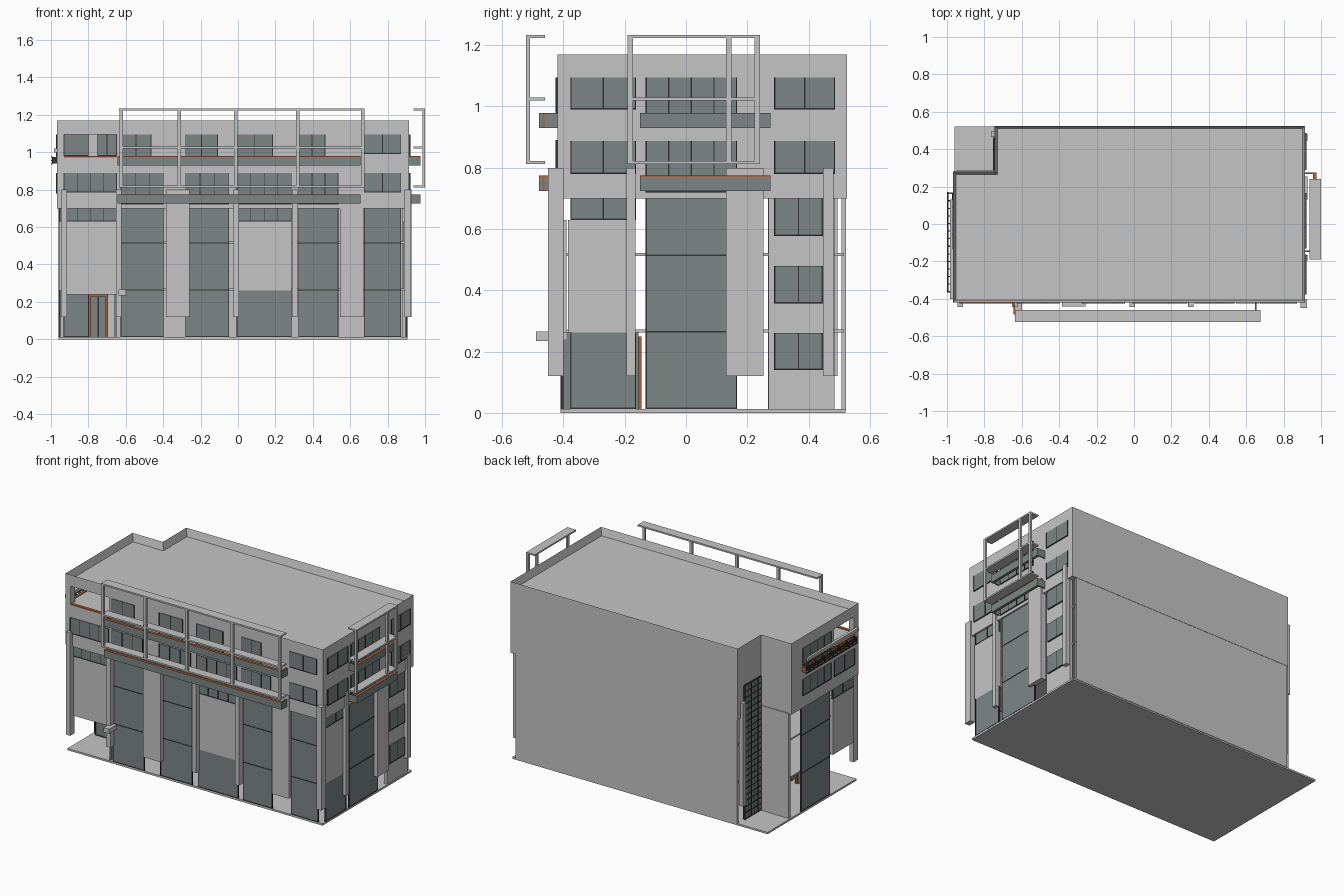
import bpy, bmesh

if "Cube" in bpy.data.objects:
    bpy.data.objects.remove(bpy.data.objects["Cube"])


def mat(name, r, g, b):
    m = bpy.data.materials.new(name)
    m.diffuse_color = (r, g, b, 1)
    m.use_nodes = True
    m.node_tree.nodes["Principled BSDF"].inputs["Base Color"].default_value = m.diffuse_color
    return m


WALL = mat("concrete_grey", 0.56, 0.56, 0.56)
GLASS = mat("glass_green_grey", 0.20, 0.245, 0.235)
DARK = mat("frame_black", 0.035, 0.035, 0.035)
WOOD = mat("wood_orange", 0.40, 0.13, 0.05)


def box(name, x0, x1, y0, y1, z0, z1, m=WALL):
    bm = bmesh.new()
    bmesh.ops.create_cube(bm, size=1)
    for v in bm.verts:
        v.co = (x1 if v.co.x > 0 else x0, y1 if v.co.y > 0 else y0, z1 if v.co.z > 0 else z0)
    return finish(name, bm, m)


def finish(name, bm, m):
    bmesh.ops.recalc_face_normals(bm, faces=bm.faces)
    me = bpy.data.meshes.new(name)
    bm.to_mesh(me)
    bm.free()
    me.materials.append(m)
    o = bpy.data.objects.new(name, me)
    bpy.context.collection.objects.link(o)
    return o


def side_box(side, name, a0, a1, d0, d1, z0, z1, m=WALL):
    """Box on a facade: a runs along it, d is the distance outward from the centre."""
    if side == "front":
        return box(name, a0, a1, -d1, -d0, z0, z1, m)
    if side == "right":
        return box(name, d0, d1, a0, a1, z0, z1, m)
    return box(name, -d1, -d0, a0, a1, z0, z1, m)


def window(side, a0, a1, z0, z1, d, panes=1, bars=()):
    """Glass plate with thin dark uprights, bottom bar and cross bars."""
    side_box(side, side + "_glass", a0, a1, d - 0.008, d, z0, z1, GLASS)
    for i in range(panes + 1):
        a = a0 + (a1 - a0) * i / panes
        side_box(side, side + "_mullion", a - 0.002, a + 0.002, d - 0.008, d + 0.002, z0, z1, DARK)
    for z in (z0, *bars):
        side_box(side, side + "_crossbar", a0, a1, d - 0.008, d + 0.002, z, z + 0.005, DARK)


def l_prism(name, x0, x1, y0, y1, nx, ny, z0, z1, parapet=None):
    """L-shaped prism with the back left corner left out."""
    pts = [(x0, y0), (x1, y0), (x1, y1), (nx, y1), (nx, ny), (x0, ny)]
    bm = bmesh.new()
    base = bm.faces.new([bm.verts.new((x, y, z0)) for x, y in pts])
    ext = bmesh.ops.extrude_face_region(bm, geom=[base])
    bmesh.ops.translate(bm, verts=[v for v in ext["geom"] if isinstance(v, bmesh.types.BMVert)],
                        vec=(0, 0, z1 - z0))
    bmesh.ops.recalc_face_normals(bm, faces=bm.faces)
    if parapet:
        top = max(bm.faces, key=lambda f: f.calc_center_median().z)
        bmesh.ops.inset_region(bm, faces=[top], thickness=parapet[0])
        bmesh.ops.translate(bm, verts=top.verts, vec=(0, 0, -parapet[1]))
    return finish(name, bm, WALL)


def cut(obj, *dims):
    c = box("cutter", *dims)
    c.hide_render = True
    md = obj.modifiers.new("cut", "BOOLEAN")
    md.operation, md.object, md.solver = "DIFFERENCE", c, "EXACT"
    bpy.context.view_layer.objects.active = obj
    bpy.ops.object.modifier_apply(modifier="cut")
    bpy.data.objects.remove(c)


# Ground slab, thin floors and back wall
box("ground_slab", -0.96, 0.905, -0.41, 0.52, 0, 0.012)
for z in (0.262, 0.512):
    l_prism("floor_slab", -0.94, 0.885, -0.39, 0.515, -0.73, 0.275, z, z + 0.01)
box("back_wall", -0.74, 0.88, 0.508, 0.523, 0.01, 0.705)
box("notch_wall", -0.95, -0.73, 0.268, 0.285, 0.01, 0.705)

# Upper storeys with parapet and the open corner terrace
upper = l_prism("upper_storeys", -0.967, 0.915, -0.42, 0.525, -0.745, 0.28, 0.70, 1.17, (0.02, 0.05))
cut(upper, -0.93, -0.65, -0.6, -0.155, 0.975, 1.095)
cut(upper, -1.1, -0.90, -0.375, -0.165, 0.975, 1.095)
box("terrace_trim", -0.93, -0.65, -0.424, -0.405, 0.972, 0.98, WOOD)
window("front", -0.93, -0.80, 0.98, 1.095, 0.163, 1)
window("front", -0.75, -0.65, 0.98, 1.095, 0.163, 2)

# Front upper windows: (start, end, panes, shortened top row end, behind balcony)
for a0, a1, n, t1, deep in [(-0.93, -0.65, 4, None, 0), (-0.625, -0.40, 3, -0.465, 1),
                            (-0.28, -0.05, 3, -0.11, 1), (-0.005, 0.285, 4, 0.185, 1),
                            (0.325, 0.535, 3, 0.465, 1), (0.675, 0.87, 2, 0.87, 0)]:
    window("front", a0, a1, 0.72 if deep else 0.785, 0.89, 0.424, n)
    if t1:
        window("front", a0, t1, 0.93 if deep else 0.99, 1.095, 0.424, 2)

# Right and left upper windows
for a0, a1, n, deep in [(-0.375, -0.165, 2, 0), (-0.13, 0.165, 4, 1), (0.29, 0.485, 2, 0)]:
    window("right", a0, a1, 0.72 if deep else 0.78, 0.888, 0.919, n)
    window("right", a0, a1, 0.93 if deep else 0.99, 1.095, 0.919, n)
for a0, a1, n in [(-0.375, -0.165, 2), (-0.13, 0.165, 4)]:
    window("left", a0, a1, 0.78, 0.888, 0.971, n)
window("left", -0.13, 0.165, 0.98, 1.095, 0.971, 4)

# Tall curtain glass bays
for a0, a1 in [(-0.625, -0.40), (-0.28, -0.05), (0.325, 0.535), (0.675, 0.87)]:
    window("front", a0, a1, 0.012, 0.70, 0.408, 1, (0.262, 0.512))
for side, d in (("right", 0.904), ("left", 0.958)):
    window(side, -0.13, 0.165, 0.012, 0.70, d, 1, (0.262, 0.512))

# Bays with a solid panel between high windows and ground floor glass
window("front", -0.005, 0.285, 0.63, 0.70, 0.408, 4)
window("front", -0.005, 0.285, 0.012, 0.262, 0.408, 1)
side_box("front", "front_panel", -0.005, 0.285, 0.39, 0.41, 0.262, 0.63)
window("front", -0.93, -0.65, 0.63, 0.70, 0.408, 4)
side_box("front", "entrance_panel", -0.93, -0.65, 0.39, 0.41, 0.24, 0.63)
for side, d in (("right", 0.904), ("left", 0.958)):
    window(side, -0.375, -0.165, 0.63, 0.70, d, 2)
    side_box(side, "side_panel", -0.385, -0.165, d - 0.02, d, 0.262, 0.63)
window("right", -0.375, -0.165, 0.012, 0.262, 0.904, 1)

# Recessed entrance with wooden door frame
window("front", -0.93, -0.80, 0.012, 0.24, 0.158, 1)
box("door_glass", -0.79, -0.70, 0.15, 0.155, 0.012, 0.23, GLASS).location.y = -0.31
for x in (-0.80, -0.71):
    box("door_post", x, x + 0.015, -0.17, -0.145, 0.012, 0.24, WOOD)
box("door_head", -0.80, -0.695, -0.17, -0.145, 0.23, 0.25, WOOD)
box("door_middle", -0.75, -0.744, -0.165, -0.145, 0.012, 0.23, DARK)
box("entrance_side_glass", -0.66, -0.65, -0.40, -0.155, 0.012, 0.262, GLASS)
box("entrance_lamp", -0.64, -0.60, -0.49, -0.41, 0.235, 0.265)

# Right rear wall with stacked windows
side_box("right", "rear_side_wall", 0.27, 0.485, 0.88, 0.90, 0.01, 0.705)
for z0, z1 in [(0.14, 0.26), (0.357, 0.48), (0.577, 0.70)]:
    window("right", 0.29, 0.445, z0, z1, 0.906, 2)

# Glass block wall in the notch
box("glass_blocks", -0.752, -0.742, 0.29, 0.46, 0.02, 0.90, GLASS)
for i in range(23):
    z = 0.02 + i * 0.04
    box("block_joint_level", -0.754, -0.742, 0.29, 0.46, z - 0.003, z + 0.003, DARK)
for i in range(6):
    y = 0.29 + i * 0.034
    box("block_joint_upright", -0.754, -0.742, y - 0.003, y + 0.003, 0.02, 0.90, DARK)
box("notch_pier", -0.765, -0.735, 0.465, 0.495, 0.12, 0.80)

# Piers hanging on the facades
for a0, a1, d in [(-0.945, -0.915, 0.445), (-0.652, -0.622, 0.445), (-0.385, -0.26, 0.44),
                  (-0.025, 0.005, 0.445), (0.288, 0.318, 0.445), (0.545, 0.67, 0.424),
                  (0.89, 0.925, 0.45)]:
    side_box("front", "front_pier", a0, a1, 0.40, d, 0.12, 0.80)
for a0, a1 in [(-0.195, -0.165), (0.13, 0.253), (0.447, 0.482)]:
    side_box("right", "right_pier", a0, a1, 0.89, 0.927, 0.12, 0.80)

# Balcony fronts with wooden lining, and outer frames
for side, a0, a1, wall, d, e0, e1, posts, f in [
        ("front", -0.645, 0.655, 0.42, 0.48, -0.635, 0.675, (-0.625, -0.315, -0.012, 0.32, 0.666), 0.523),
        ("right", -0.15, 0.275, 0.915, 0.975, -0.19, 0.24, (-0.182, 0.14, 0.232), 1.0)]:
    for z in (0.725, 0.93):
        side_box(side, "balcony_front", a0, a1, d - 0.012, d, z, z + 0.045, GLASS)
        side_box(side, "balcony_cap", a0, a1, d - 0.018, d, z + 0.045, z + 0.049, WOOD)
        side_box(side, "balcony_lining", a0, a1, d - 0.018, d - 0.012, z, z + 0.045, WOOD)
        for a in (a0, a1 - 0.008):
            side_box(side, "balcony_end", a, a + 0.008, wall, d, z, z + 0.045, GLASS)
            side_box(side, "balcony_end_cap", a, a + 0.008, wall, d, z + 0.045, z + 0.049, WOOD)
    for z in (0.812, 1.02, 1.223):
        side_box(side, "frame_rail", e0, e1, f - 0.063, f, z, z + 0.01)
    for a in posts:
        side_box(side, "frame_post", a - 0.009, a + 0.009, f - 0.014, f, 0.812, 1.233)

# Left balcony with slatted railing
side_box("left", "left_handrail", -0.40, 0.13, 0.965, 0.985, 1.0, 1.02)
side_box("left", "left_trim", -0.375, 0.165, 0.955, 0.973, 0.972, 0.98, WOOD)
for z in (0.935, 0.953, 0.971):
    side_box("left", "left_slat", -0.365, 0.17, 0.992, 1.0, z, z + 0.006, DARK)
for i in range(14):
    y = -0.365 + i * 0.0405
    side_box("left", "left_bracket", y, y + 0.006, 0.96, 0.995, 0.94, 0.975, WOOD if i % 2 else DARK)
